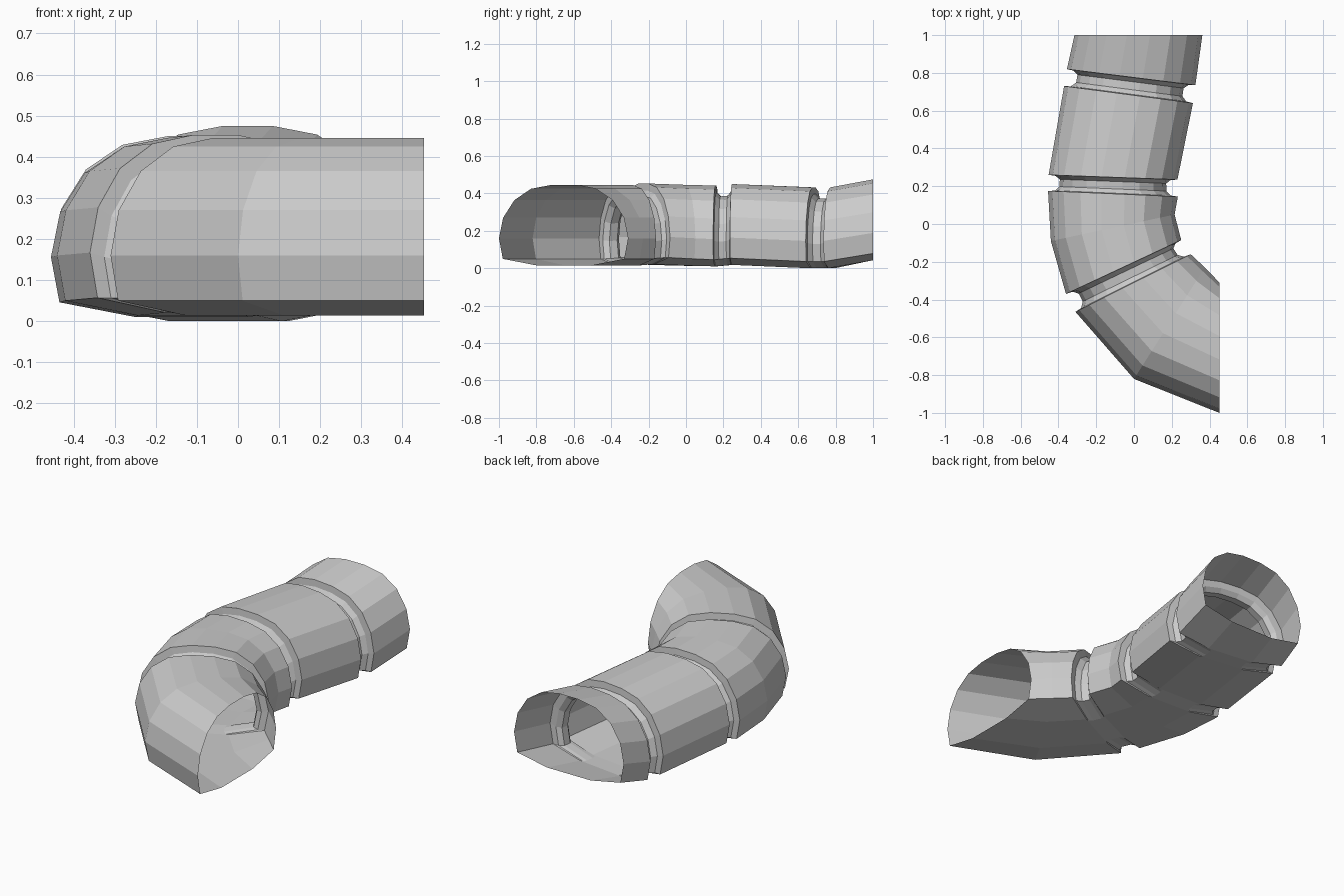
import bpy, bmesh
from mathutils import Vector

if "Cube" in bpy.data.objects:
    bpy.data.objects.remove(bpy.data.objects["Cube"])

# Half cross-section: (fraction of half width, height), floor centre to crown
HALF = [(0.40, 0.014), (0.94, 0.05), (1.0, 0.16), (0.935, 0.27),
        (0.76, 0.365), (0.50, 0.425), (0.18, 0.446)]
SECTION = HALF + [(-u, z) for u, z in reversed(HALF)]

# Stations grouped by tunnel segment: (left point, right point, lift)
SEGMENTS = [
    [((-0.315, 1.0), (0.362, 1.0), 0.029),
     ((-0.355, 0.82), (0.325, 0.735), -0.014)],
    [((-0.37, 0.73), (0.312, 0.64), -0.014),
     ((-0.452, 0.26), (0.23, 0.235), 0.004)],
    [((-0.455, 0.175), (0.232, 0.145), -0.004),
     ((-0.44, -0.09), (0.215, 0.05), 0.0),
     ((-0.36, -0.37), (0.25, -0.085), 0.007)],
    [((-0.31, -0.465), (0.30, -0.16), 0.0),
     ((0.0, -0.82), (0.375, -0.23), 0.0),
     ((0.452, -1.0), (0.452, -0.31), 0.0)],
]


def blend(a, b, t):
    """Station part way between two stations."""
    mix = lambda p, q: tuple(Vector(p).lerp(Vector(q), t))
    return mix(a[0], b[0]), mix(a[1], b[1]), a[2] + (b[2] - a[2]) * t


def ring(bm, station, inset=0.0):
    """One cross-section; inset shrinks walls and roof but keeps the floor level."""
    left, right, lift = Vector(station[0]), Vector(station[1]), station[2]
    mid, half = (left + right) / 2, (right - left) / 2
    shrink = 1 - inset / half.length
    verts = []
    for u, z in SECTION:
        p = mid + half * u * shrink
        z -= inset * max(0.0, z - 0.05) / 0.396
        verts.append(bm.verts.new((p.x, p.y, max(0.0, z + lift))))
    return verts


bm = bmesh.new()
rings = []
for i, seg in enumerate(SEGMENTS):
    rings += [ring(bm, s) for s in seg]
    # Recessed joint between this segment and the next
    if i + 1 < len(SEGMENTS):
        a, b = seg[-1], SEGMENTS[i + 1][0]
        for t, inset in ((0.04, 0.036), (0.25, 0.06), (0.7, 0.06), (0.96, 0.036)):
            rings.append(ring(bm, blend(a, b, t), inset))

# Skin the open-ended tube
n = len(SECTION)
for r, s in zip(rings, rings[1:]):
    for k in range(n):
        j = (k + 1) % n
        bm.faces.new((r[k], r[j], s[j], s[k]))
bmesh.ops.recalc_face_normals(bm, faces=bm.faces)
if max(bm.faces, key=lambda f: f.calc_center_median().z).normal.z < 0:
    bmesh.ops.reverse_faces(bm, faces=bm.faces)

mesh = bpy.data.meshes.new("curved_tunnel")
bm.to_mesh(mesh)
bm.free()
bpy.context.collection.objects.link(bpy.data.objects.new("curved_tunnel", mesh))
